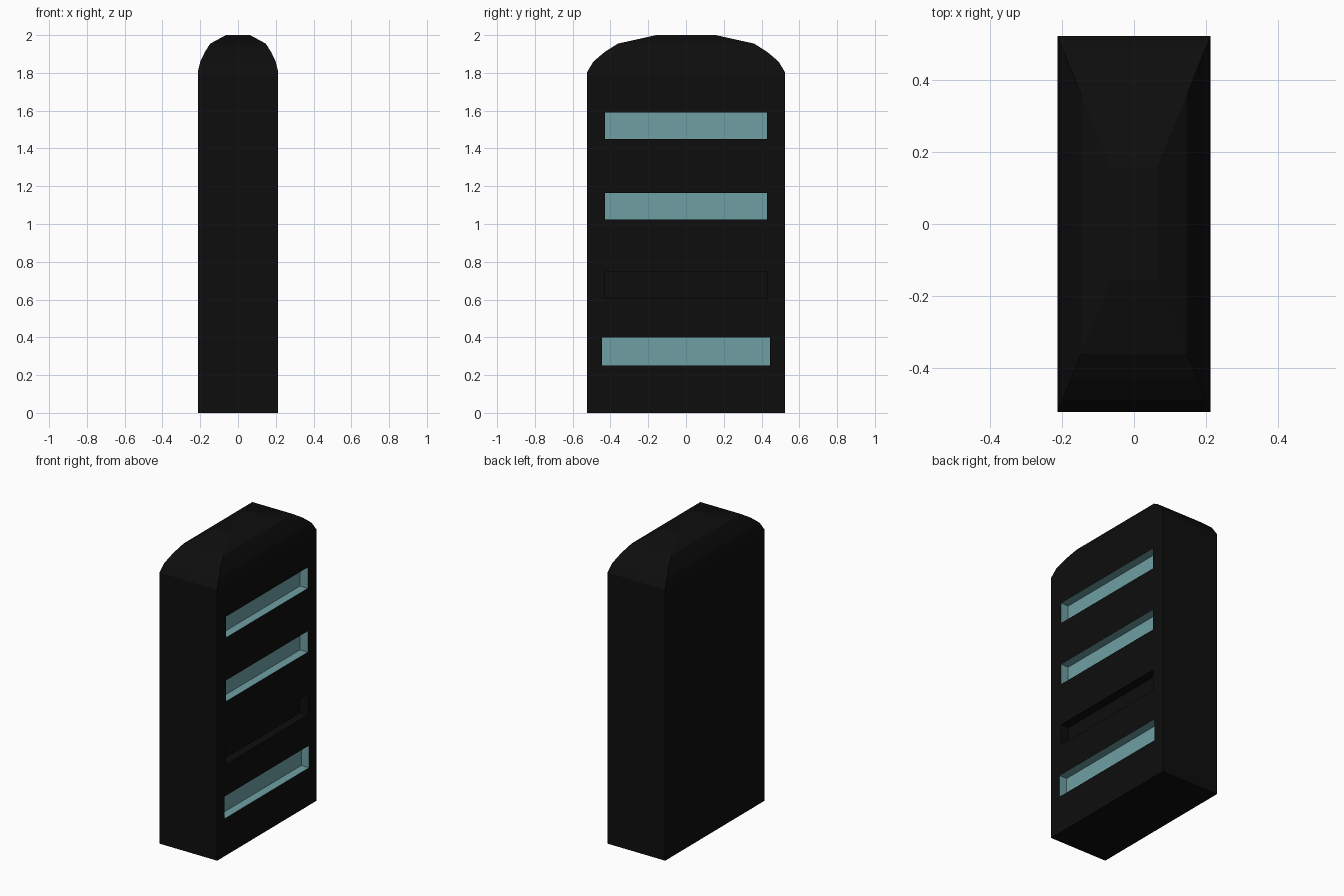
import bpy, bmesh
from mathutils import Matrix

if "Cube" in bpy.data.objects:
    bpy.data.objects.remove(bpy.data.objects["Cube"])

HX, HY = 0.213, 0.523          # half width and half depth of the body
FACE_X, DEPTH = HX, 0.057      # slotted side and slot depth


def material(name, rgb):
    m = bpy.data.materials.new(name)
    m.diffuse_color = (*rgb, 1.0)
    m.use_nodes = True
    m.node_tree.nodes["Principled BSDF"].inputs["Base Color"].default_value = m.diffuse_color
    return m


black = material("black", (0.0042, 0.0042, 0.0042))
teal = material("pale_teal", (0.158, 0.352, 0.372))


def add_object(name, bm):
    bmesh.ops.recalc_face_normals(bm, faces=bm.faces)
    me = bpy.data.meshes.new(name)
    bm.to_mesh(me)
    bm.free()
    me.materials.append(black)
    me.materials.append(teal)
    ob = bpy.data.objects.new(name, me)
    bpy.context.collection.objects.link(ob)
    return ob


# Body: rectangular rings that shrink towards the faceted domed top
rings = [(0.0, 1.0), (1.805, 1.0), (1.86, 0.937), (1.91, 0.825), (1.955, 0.69), (2.0, 0.30)]
bm = bmesh.new()
loops = [[bm.verts.new((sx * HX * s, sy * HY * s, z))
          for sx, sy in ((-1, -1), (1, -1), (1, 1), (-1, 1))] for z, s in rings]
for a, b in zip(loops, loops[1:]):
    for i in range(4):
        j = (i + 1) % 4
        bm.faces.new((a[i], a[j], b[j], b[i]))
bm.faces.new(loops[0][::-1])
bm.faces.new(loops[-1])
body = add_object("slotted_body", bm)

# Slots in the right side: bottom, top, half length, colour index
slots = [(1.45, 1.59, 0.43, 1), (1.025, 1.165, 0.43, 1),
         (0.605, 0.745, 0.43, 0), (0.25, 0.398, 0.444, 1)]
bm = bmesh.new()
for z0, z1, half, colour in slots:
    mat = (Matrix.Translation((FACE_X, 0, (z0 + z1) / 2))
           @ Matrix.Diagonal((2 * DEPTH, 2 * half, z1 - z0, 1)))
    cube = bmesh.ops.create_cube(bm, size=1, matrix=mat)
    for f in {f for v in cube["verts"] for f in v.link_faces}:
        f.material_index = colour
cutter = add_object("slot_cutter", bm)
cutter.hide_render = True

# Cut the slots; their inner faces keep the cutter's colours
mod = body.modifiers.new("slots", 'BOOLEAN')
mod.operation = 'DIFFERENCE'
mod.solver = 'EXACT'
mod.object = cutter
bpy.context.view_layer.objects.active = body
bpy.ops.object.modifier_apply(modifier=mod.name)
bpy.data.objects.remove(cutter)
